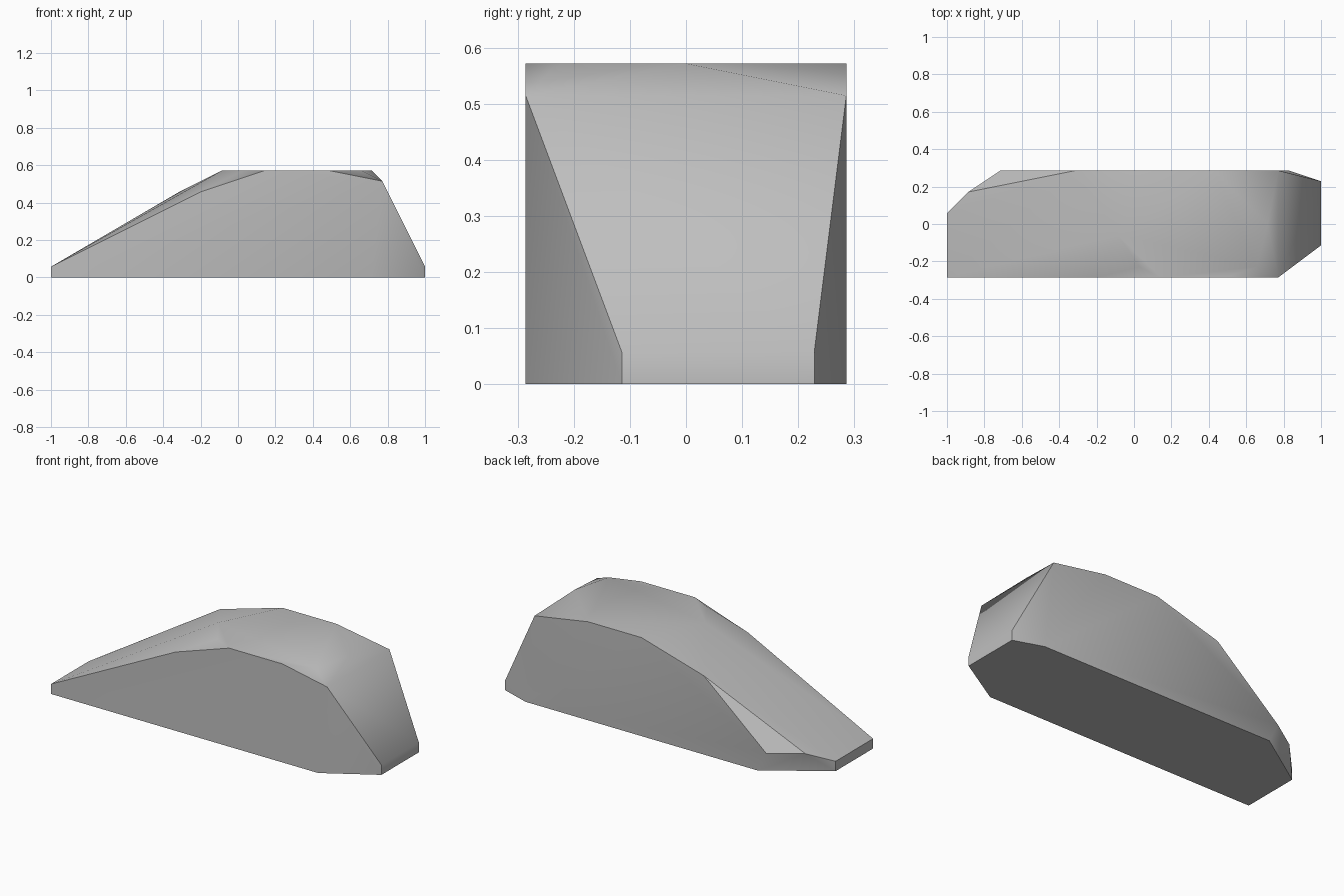
import bpy
import bmesh
import math

cube = bpy.data.objects.get("Cube")
if cube:
    bpy.data.objects.remove(cube, do_unlink=True)

UNIT = 2 / 35  # the block measures 35 x 10 x 10 units

# Corner groups, in units from the lower front corner of the bounding box
front_side = [(0, 0, 0), (0, 0, 1), (14, 0, 8), (20, 0, 10),
              (26, 0, 10), (31, 0, 9), (30, 0, 0)]
back_side = [(6, 10, 0), (5, 10, 2), (12, 10, 8), (19, 10, 10),
             (25, 10, 10), (31, 10, 9), (32, 10, 0)]
top_rim = [(16, 4, 10), (18, 1, 10), (29, 1, 10), (30, 5, 10)]
low_end = [(0, 6, 0), (0, 6, 1), (2, 8, 2)]
steep_end = [(35, 3, 0), (35, 3, 1), (35, 9, 0), (35, 9, 1), (31.5, 0.9, 1)]

# Wrap the corners in one faceted convex shell
bm = bmesh.new()
for group in (front_side, back_side, top_rim, low_end, steep_end):
    for x, y, z in group:
        bm.verts.new(((x - 17.5) * UNIT, (y - 5) * UNIT, z * UNIT))
hull = bmesh.ops.convex_hull(bm, input=bm.verts)
loose = [v for v in bm.verts if not v.link_faces]
bmesh.ops.delete(bm, geom=loose, context='VERTS')
bmesh.ops.dissolve_limit(bm, angle_limit=math.radians(1),
                         verts=bm.verts, edges=bm.edges)
bmesh.ops.recalc_face_normals(bm, faces=bm.faces)

mesh = bpy.data.meshes.new("sloped_rock")
bm.to_mesh(mesh)
bm.free()
rock = bpy.data.objects.new("sloped_rock", mesh)
bpy.context.collection.objects.link(rock)

# Plain grey stone
stone = bpy.data.materials.new("stone_grey")
stone.use_nodes = True
colour = (0.52, 0.52, 0.52, 1)
stone.diffuse_color = colour
stone.node_tree.nodes["Principled BSDF"].inputs["Base Color"].default_value = colour
mesh.materials.append(stone)

# Soft facets, crisp outer edges
bpy.ops.object.select_all(action='DESELECT')
rock.select_set(True)
bpy.context.view_layer.objects.active = rock
bpy.ops.object.shade_smooth_by_angle(angle=math.radians(38))
